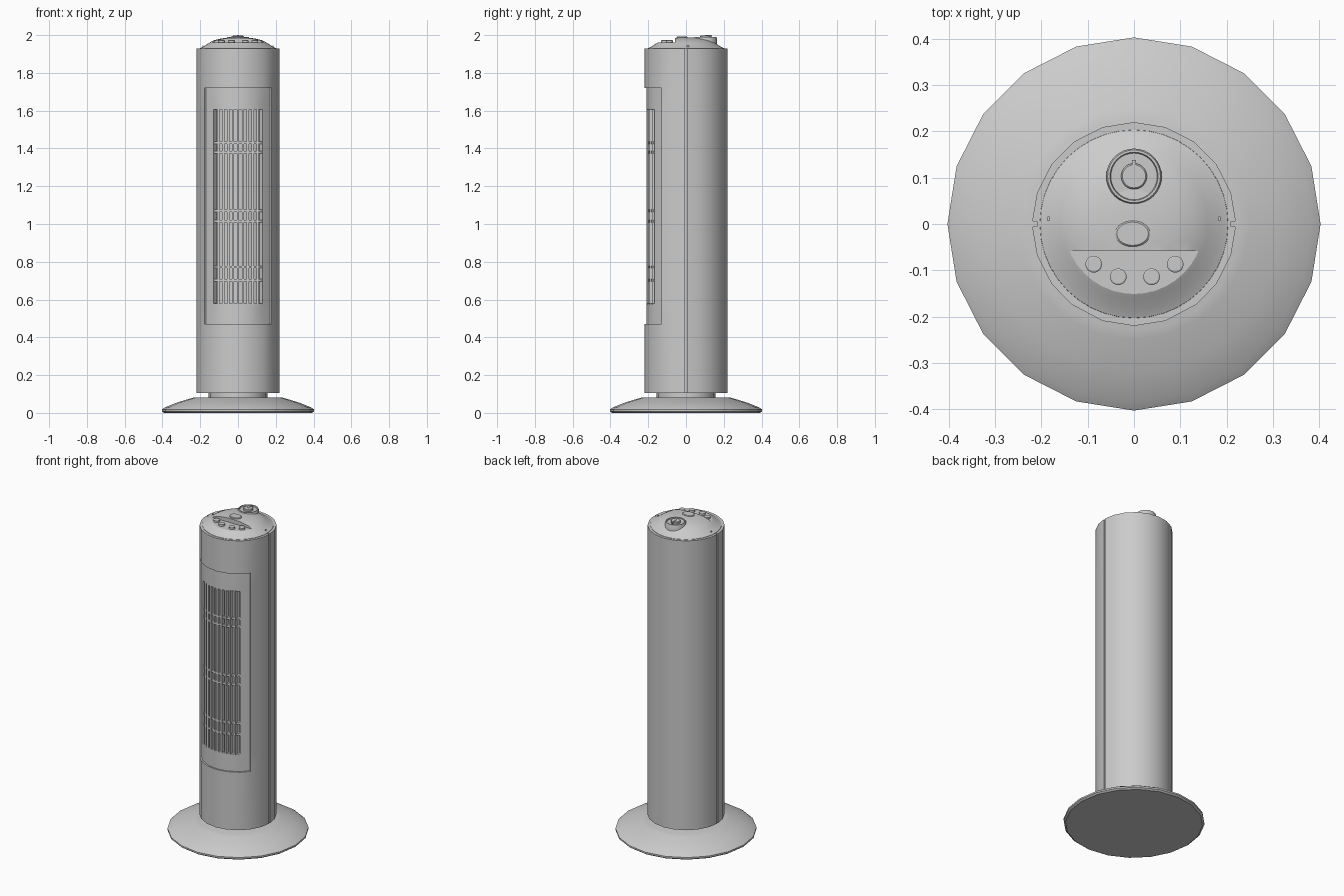
import bpy, bmesh
from math import sin, cos, sqrt, radians, pi

if "Cube" in bpy.data.objects:
    bpy.data.objects.remove(bpy.data.objects["Cube"])


def finish(name, bm, angle=32):
    bmesh.ops.remove_doubles(bm, verts=bm.verts, dist=1e-5)
    bmesh.ops.recalc_face_normals(bm, faces=bm.faces)
    me = bpy.data.meshes.new(name)
    bm.to_mesh(me)
    bm.free()
    ob = bpy.data.objects.new(name, me)
    bpy.context.collection.objects.link(ob)
    smooth(ob, angle)
    return ob


def smooth(ob, angle=32):
    bpy.ops.object.select_all(action='DESELECT')
    ob.select_set(True)
    bpy.context.view_layer.objects.active = ob
    bpy.ops.object.shade_smooth_by_angle(angle=radians(angle))


def lathe(name, profile, n=20, centre=(0, 0), scale=(1, 1)):
    """Turn (radius, z) points around a vertical axis."""
    bm = bmesh.new()
    rings = [[bm.verts.new((centre[0] + r * scale[0] * cos(2 * pi * i / n),
                            centre[1] + r * scale[1] * sin(2 * pi * i / n), z))
              for i in range(n)] for r, z in profile]
    for a, b in zip(rings, rings[1:]):
        for i in range(n):
            j = (i + 1) % n
            bm.faces.new((a[i], a[j], b[j], b[i]))
    return finish(name, bm)


def box(bm, x0, x1, y0, y1, z0, z1):
    v = bmesh.ops.create_cube(bm, size=1)['verts']
    for p in v:
        p.co = ((x0 + x1) / 2 + p.co.x * (x1 - x0),
                (y0 + y1) / 2 + p.co.y * (y1 - y0),
                (z0 + z1) / 2 + p.co.z * (z1 - z0))


# Base and neck
lathe("base", [(0, 0), (0.392, 0), (0.403, 0.008), (0.403, 0.018), (0.385, 0.03),
               (0.32, 0.056), (0.25, 0.077), (0.23, 0.082), (0, 0.082)])
lathe("neck", [(0, 0.075), (0.155, 0.075), (0.155, 0.11), (0, 0.11)])

# Column: angles are measured from the front, with a seam groove on each side
R, PANEL, WELL, OPEN = 0.22, 0.21, 0.185, 38
half = [(18, R), (OPEN, R), (54, R), (72, R), (88.4, R), (88.7, 0.208), (91.3, 0.208),
        (91.6, R), (108, R), (126, R), (144, R), (162, R)]
section = [(0, R)] + half + [(180, R)] + [(-a, r) for a, r in reversed(half)]
levels = [0.105, 0.47, 0.58, 1.605, 1.72, 1.928]
bm = bmesh.new()
rings = [[bm.verts.new((r * sin(radians(a)), -r * cos(radians(a)), z)) for a, r in section]
         for z in levels]
for a, b in zip(rings, rings[1:]):
    for i in range(len(section)):
        j = (i + 1) % len(section)
        bm.faces.new((a[i], a[j], b[j], b[i]))
bm.faces.new(rings[0])
bm.faces.new(rings[-1])


def sink(limit, z0, z1, factor):
    """Push a front region of the column wall inwards."""
    region = []
    for f in bm.faces:
        c = f.calc_center_median()
        if len(f.verts) == 4 and c.y < 0 and z0 < c.z < z1 and abs(c.x) < -c.y * limit:
            region.append(f)
    new = bmesh.ops.extrude_face_region(bm, geom=region)['geom']
    old = [f for f in region if f.is_valid]
    if old:
        bmesh.ops.delete(bm, geom=old, context='FACES')
    for v in new:
        if isinstance(v, bmesh.types.BMVert):
            v.co.x *= factor
            v.co.y *= factor


sink(1.3, 0.47, 1.72, PANEL / R)
sink(0.75, 0.58, 1.605, WELL / PANEL)
finish("column", bm, 30)

# Vertical grille bars
front = [(PANEL * sin(radians(a)), -PANEL * cos(radians(a))) for a in (0, 18, OPEN)]


def panel_y(x):
    x = abs(x)
    (xa, ya), (xb, yb) = front[:2] if x < front[1][0] else front[1:]
    return ya + (yb - ya) * (x - xa) / (xb - xa)


bm = bmesh.new()
w = front[2][0]
slots = 10
for i in range(1, slots):
    x = -w + 2 * w * i / slots
    y = panel_y(x)
    box(bm, x - 0.006, x + 0.006, y, y + 0.024, 0.575, 1.61)
finish("grille_bars", bm)

# Curved horizontal rails across the grille
bm = bmesh.new()
for z in (0.702, 0.772, 1.015, 1.07, 1.38, 1.43):
    prev = None
    for a in (-OPEN, -18, 0, 18, OPEN):
        s, c = sin(radians(a)), -cos(radians(a))
        loop = [bm.verts.new((r * s, r * c, z + dz)) for r, dz in
                ((0.207, -0.006), (0.207, 0.006), (0.187, 0.006), (0.187, -0.006))]
        if prev:
            for k in range(4):
                m = (k + 1) % 4
                bm.faces.new((prev[k], prev[m], loop[m], loop[k]))
        else:
            bm.faces.new(loop)
        prev = loop
    bm.faces.new(prev)
finish("grille_rails", bm)

# Domed cap with a flat crescent cut for the buttons
cap = lathe("top_cap", [(0, 1.92), (0.205, 1.92), (0.203, 1.93), (0.185, 1.938),
                        (0.16, 1.955), (0.13, 1.972), (0.085, 1.983), (0.04, 1.987),
                        (0, 1.988)], 40)
bm = bmesh.new()
box(bm, -0.3, 0.3, -0.3, -0.058, 1.96, 2.1)
cutter = finish("cap_cutter", bm)
cutter.hide_render = True
mod = cap.modifiers.new("crescent", 'BOOLEAN')
mod.operation = 'DIFFERENCE'
mod.solver = 'EXACT'
mod.object = cutter
bpy.context.view_layer.objects.active = cap
bpy.ops.object.modifier_apply(modifier="crescent")
bpy.data.objects.remove(cutter)
smooth(cap, 25)

# Round buttons and oval button
for i, (x, y) in enumerate([(-0.087, -0.087), (-0.034, -0.114), (0.038, -0.114), (0.089, -0.087)]):
    lathe("button_%d" % (i + 1), [(0, 1.95), (0.018, 1.95), (0.018, 1.971), (0.015, 1.973),
                                  (0, 1.973)], 20, (x, y))
lathe("oval_button", [(0, 1.975), (1 * 0.038, 1.975), (0.038, 1.989), (0.034, 1.992), (0, 1.992)],
      28, (-0.003, -0.021), (1, 0.74))

# Dial: raised ring, sunken floor, knob and pointer
D = (0, 0.103)
lathe("dial_ring", [(0, 1.94), (0.06, 1.94), (0.06, 1.985), (0.057, 1.991), (0.052, 1.991),
                    (0.05, 1.984), (0, 1.984)], 32, D)
lathe("dial_knob", [(0, 1.975), (0.028, 1.975), (0.028, 1.994), (0.025, 1.997), (0, 1.997)], 28, D)
bm = bmesh.new()
box(bm, -0.004, 0.004, 0.1, 0.138, 1.98, 2.0)
finish("dial_pointer", bm)

# Small tabs where the seams meet the cap
bm = bmesh.new()
for s in (-1, 1):
    box(bm, s * 0.185 - 0.002, s * 0.185 + 0.002, 0.006, 0.016, 1.925, 1.944)
finish("seam_tabs", bm)
